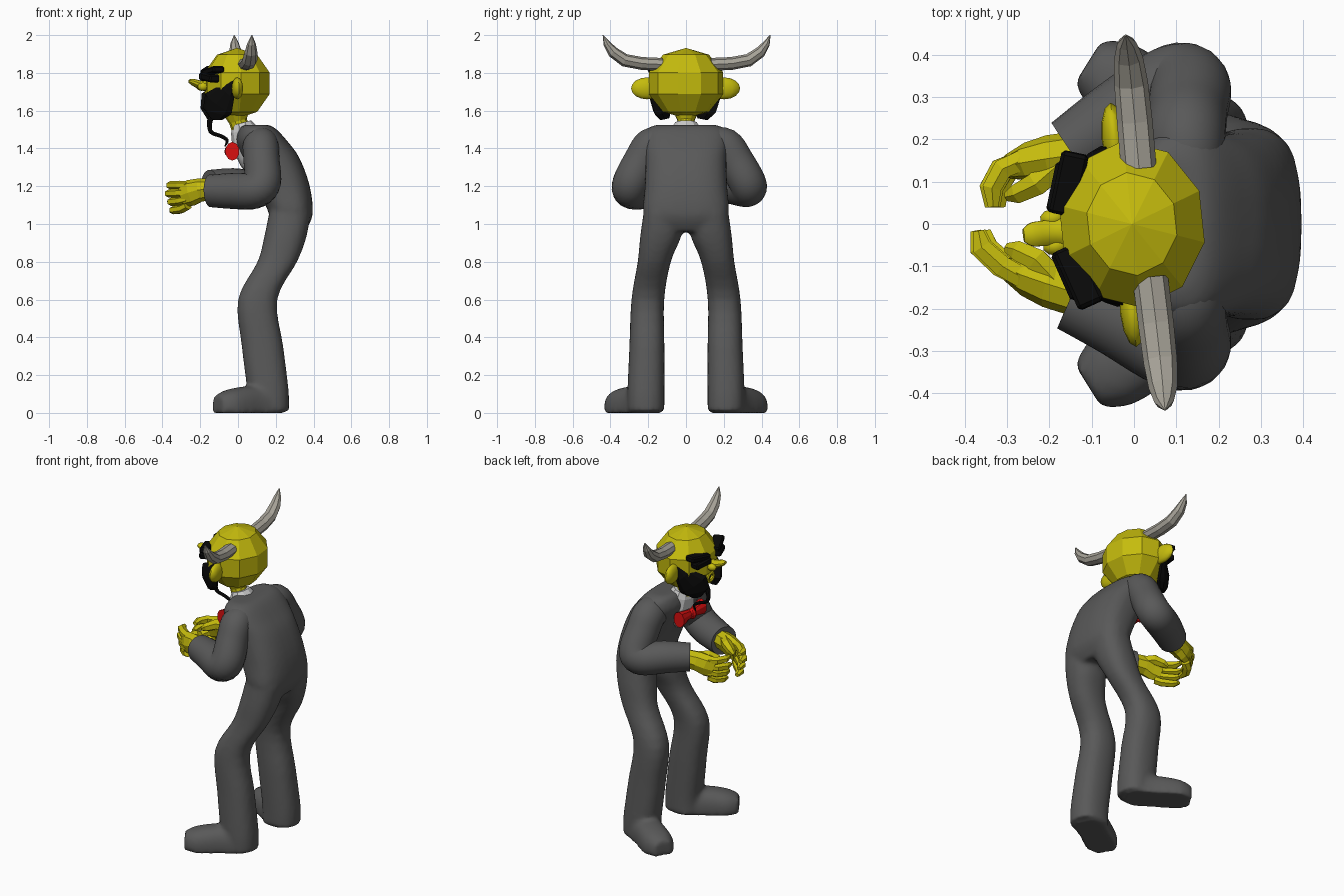
import bpy, bmesh, math
from mathutils import Vector, Matrix

if "Cube" in bpy.data.objects:
    bpy.data.objects.remove(bpy.data.objects["Cube"])

def mat(name, c):
    m = bpy.data.materials.new(name)
    m.diffuse_color = (*c, 1)
    m.use_nodes = True
    m.node_tree.nodes["Principled BSDF"].inputs["Base Color"].default_value = m.diffuse_color
    return m

SUIT = mat("suit_grey", (0.1, 0.1, 0.1))
SKIN = mat("yellow", (0.56, 0.5, 0.004))
HAIR = mat("black", (0.003, 0.003, 0.003))
HORN = mat("horn_grey", (0.38, 0.36, 0.31))
RED = mat("red", (0.7, 0.005, 0.005))
WHITE = mat("shirt_white", (0.6, 0.6, 0.6))
HEAD = Matrix.Translation((-.005, 0, 1.745)) @ Matrix.Rotation(math.radians(6), 4, 'Z')

def spline(rows, n):
    """Catmull-Rom through rows of (x, y, z, a, b)."""
    out = []
    for i in range(len(rows) - 1):
        p0, p1, p2, p3 = (rows[max(0, min(len(rows) - 1, i + k))] for k in (-1, 0, 1, 2))
        for j in range(n):
            t = j / n
            out.append([0.5 * (2*b + (c - a)*t + (2*a - 5*b + 4*c - d)*t*t + (3*b - a - 3*c + d)*t**3)
                        for a, b, c, d in zip(p0, p1, p2, p3)])
    return out + [list(rows[-1])]

def tube(bm, rows, sides=8, ref=(0, 0, 1), n=1, level=False, power=1.0, floor=None):
    """Loft elliptical rings; level keeps rings horizontal, power<1 makes them boxier."""
    if n > 1:
        rows = spline(rows, n)
    pts = [Vector(r[:3]) for r in rows]
    rings = []
    for i, r in enumerate(rows):
        t = Vector((0, 0, 1)) if level else (pts[min(i + 1, len(pts) - 1)] - pts[max(i - 1, 0)]).normalized()
        u = Vector((1, 0, 0)) if level else Vector(ref)
        u = (u - t * u.dot(t)).normalized()
        v = t.cross(u)
        ring = []
        for k in range(sides):
            a = 2 * math.pi * k / sides
            c, s = math.cos(a), math.sin(a)
            p = pts[i] + u * max(r[3], .002) * math.copysign(abs(c)**power, c) \
                + v * max(r[4], .002) * math.copysign(abs(s)**power, s)
            if floor is not None:
                p.z = max(p.z, floor)
            ring.append(bm.verts.new(p))
        rings.append(ring)
    for A, B in zip(rings, rings[1:]):
        for k in range(sides):
            bm.faces.new((A[k], A[(k+1) % sides], B[(k+1) % sides], B[k]))
    bm.faces.new(rings[0][::-1])
    bm.faces.new(rings[-1])

def blob(bm, loc, scale, u=8, v=6, rot=None):
    m = Matrix.Translation(loc) @ (rot or Matrix()) @ Matrix.Diagonal((*scale, 1))
    bmesh.ops.create_uvsphere(bm, u_segments=u, v_segments=v, radius=1, matrix=m)

def finish(name, bm, material, smooth=False, xf=None):
    bmesh.ops.recalc_face_normals(bm, faces=bm.faces)
    me = bpy.data.meshes.new(name)
    bm.to_mesh(me)
    bm.free()
    if xf:
        me.transform(xf)
    me.materials.append(material)
    ob = bpy.data.objects.new(name, me)
    bpy.context.collection.objects.link(ob)
    if smooth:
        bpy.ops.object.select_all(action='DESELECT')
        ob.select_set(True)
        bpy.context.view_layer.objects.active = ob
        bpy.ops.object.shade_smooth_by_angle(angle=math.radians(40))
    return ob

# suit body: torso, both legs and turned-out feet fused into one smooth skin
bm = bmesh.new()
tube(bm, [(.265, 0, .96, .09, .17), (.28, 0, 1.05, .115, .225), (.24, 0, 1.2, .14, .218),
          (.175, 0, 1.35, .15, .215), (.125, 0, 1.44, .135, .225), (.105, 0, 1.5, .1, .21),
          (.095, 0, 1.525, .07, .16)], 32, n=4, level=True, power=.75)
for s in (1, -1):
    tube(bm, [(.275, s*.115, 1.06, .11, .11), (.25, s*.135, .93, .112, .108), (.208, s*.168, .8, .105, .088),
              (.104, s*.202, .6, .104, .087), (.13, s*.207, .35, .11, .093),
              (.158, s*.212, .12, .11, .098), (.16, s*.212, .01, .11, .098)], 24, n=4, level=True, power=.85)
    tube(bm, [(.22, s*.185, .02, .08, .05), (.17, s*.21, .02, .13, .09), (.08, s*.262, .02, .125, .092),
              (0, s*.315, .02, .115, .095), (-.06, s*.353, .02, .1, .09),
              (-.108, s*.383, .02, .075, .06)], 24, n=3, power=.8, floor=0)
body = finish("suit_body", bm, SUIT)
r = body.modifiers.new("fuse", 'REMESH')
r.mode, r.voxel_size, r.use_smooth_shade = 'VOXEL', .014, True
sm = body.modifiers.new("soften", 'SMOOTH')
sm.iterations, sm.factor = 4, .5

# sleeves: shoulder, bent elbow, forearm to cuff
for s, w, dz, label in ((1, 1.04, .025, "right"), (-1, .93, 0, "left")):
    bm = bmesh.new()
    tube(bm, [(.12, s*.12, 1.42, .09, .085), (.12, s*.195*w, 1.41, .1, .095), (.125, s*.25*w, 1.33, .1, .095),
              (.13, s*.31*w, 1.225, .098, .098), (.085, s*.31*w, 1.178 + dz*.4, .098, .098),
              (-.03, s*.24*w, 1.175 + dz, .096, .094), (-.148, s*.17, 1.175 + dz, .088, .082)],
         24, ref=(.5, s, 1), n=5)
    finish(label + "_sleeve", bm, SUIT, True)

    # faceted hand: palm, four curled fingers, thumb
    bm = bmesh.new()
    dx, dy = (0, 0) if s > 0 else (-.035, -.03)
    tube(bm, [(-.13, s*.165, 1.185, .055, .055), (-.2, s*(.155 + dy*.4), 1.18, .062, .055),
              (-.25, s*(.148 + dy*.7), 1.165, .07, .045), (-.295, s*(.135 + dy), 1.15, .062, .03)], 8)
    for i in range(4):
        z = 1.205 - .036*i
        sh = .012*abs(i - .8)
        tube(bm, [(-.265, s*(.15 + dy*.8), z, .022, .028), (-.32 + sh, s*(.13 + dy), z - .005*i, .024, .028),
                  (-.345 + dx*.7 + sh, s*(.085 + dy), z - .008*i, .022, .026),
                  (-.342 + dx + sh, s*(.04 + dy*.8), z - .01*i, .012, .014)], 6)
    tube(bm, [(-.185, s*.135, 1.2, .034, .034), (-.23, s*(.095 + dy*.3), 1.205, .032, .032),
              (-.275, s*(.072 + dy*.3), 1.185, .026, .026), (-.3, s*(.065 + dy*.3), 1.17, .012, .012)], 6)
    finish(label + "_hand", bm, SKIN)

# low-poly head
bm = bmesh.new()
blob(bm, (0, 0, 0), (.184, .208, .187), 10, 5)
finish("head", bm, SKIN, xf=HEAD)

# neck
bm = bmesh.new()
tube(bm, [(-.01, 0, 1.6, .075, .07), (0, 0, 1.545, .048, .045), (.03, 0, 1.46, .05, .05)], 10, ref=(1, 0, 0))
finish("neck", bm, SKIN)

# long nose with nostrils, and round lips
bm = bmesh.new()
tube(bm, [(-.13, 0, -.015, .035, .045), (-.185, 0, -.012, .025, .032), (-.235, 0, .006, .018, .03),
          (-.257, 0, .012, .008, .016)], 10, n=3)
for s in (1, -1):
    blob(bm, (-.185, s*.033, -.018), (.03, .022, .022), 10, 6)
finish("nose", bm, SKIN, True, HEAD)
bm = bmesh.new()
ringpts = [(-.155, .035*math.cos(a), -.1 + .025*math.sin(a), .012, .012)
           for a in [2*math.pi*k/12 for k in range(13)]]
tube(bm, ringpts, 6, ref=(1, 0, 0))
finish("lips", bm, SKIN, True, HEAD)

for s, label in ((1, "right"), (-1, "left")):
    # ear
    bm = bmesh.new()
    blob(bm, (-.02, s*.205, -.027), (.03, .085, .058), 12, 8)
    finish(label + "_ear", bm, SKIN, True, HEAD)

    # upturned horn
    bm = bmesh.new()
    tube(bm, [(.03, s*.13, .1, .034, .042), (.032, s*.24, .105, .034, .042), (.033, s*.33, .122, .034, .04),
              (.033, s*.392, .165, .03, .034), (.032, s*.425, .21, .019, .023),
              (.032, s*.445, .255, .002, .002)], 8, ref=(0, -s, 1))
    finish(label + "_horn", bm, HORN, xf=HEAD)

    # bushy brow made of two stacked slabs
    bm = bmesh.new()
    for loc, size, tilt in (((-.138, s*.11, .065), (.065, .15, .035), 8), ((-.152, s*.1, .03), (.06, .12, .04), -6)):
        m = Matrix.Translation(loc) @ Matrix.Rotation(math.radians(-18*s), 4, 'Z') \
            @ Matrix.Rotation(math.radians(tilt*s), 4, 'X') @ Matrix.Diagonal((*size, 1))
        bmesh.ops.create_cube(bm, size=1, matrix=m)
    bmesh.ops.bevel(bm, geom=bm.edges[:], offset=.008, segments=1, affect='EDGES')
    finish(label + "_brow", bm, HAIR, xf=HEAD)

    # teardrop side whisker wrapping the jaw
    bm = bmesh.new()
    tube(bm, [(-.035, s*.178, .008, .012, .012), (-.07, s*.162, -.045, .055, .02), (-.112, s*.125, -.105, .092, .028),
              (-.12, s*.108, -.15, .082, .03), (-.12, s*.1, -.19, .035, .02)], 8, ref=(1, .7*s, 0))
    finish(label + "_whisker", bm, HAIR, xf=HEAD)

# thin curling goatee
bm = bmesh.new()
tube(bm, [(-.1, -.01, 1.6, .025, .025), (-.145, -.012, 1.56, .016, .016), (-.145, -.01, 1.49, .011, .011),
          (-.09, -.005, 1.465, .01, .01), (-.058, 0, 1.443, .009, .009), (-.07, 0, 1.41, .003, .003)],
     8, ref=(0, 1, 0), n=4)
finish("goatee", bm, HAIR, True)

# shirt front and flared collar
bm = bmesh.new()
blob(bm, (.022, 0, 1.395), (.04, .085, .12), 12, 8, Matrix.Rotation(math.radians(-14), 4, 'Y'))
finish("shirt_front", bm, WHITE, True)
bm = bmesh.new()
tube(bm, [(.05, 0, 1.44, .085, .1), (.03, 0, 1.5, .07, .08), (.02, 0, 1.535, .05, .06)], 10, ref=(1, 0, 0))
finish("collar", bm, WHITE)

# bow tie
bm = bmesh.new()
tube(bm, [(-.03, y, 1.385, abs(y)*.22 + .024, abs(y)*.12 + .024) for y in (-.115, -.08, -.03, 0, .03, .08, .115)], 10)
blob(bm, (-.042, 0, 1.385), (.03, .026, .034), 8, 6)
finish("bow_tie", bm, RED)
